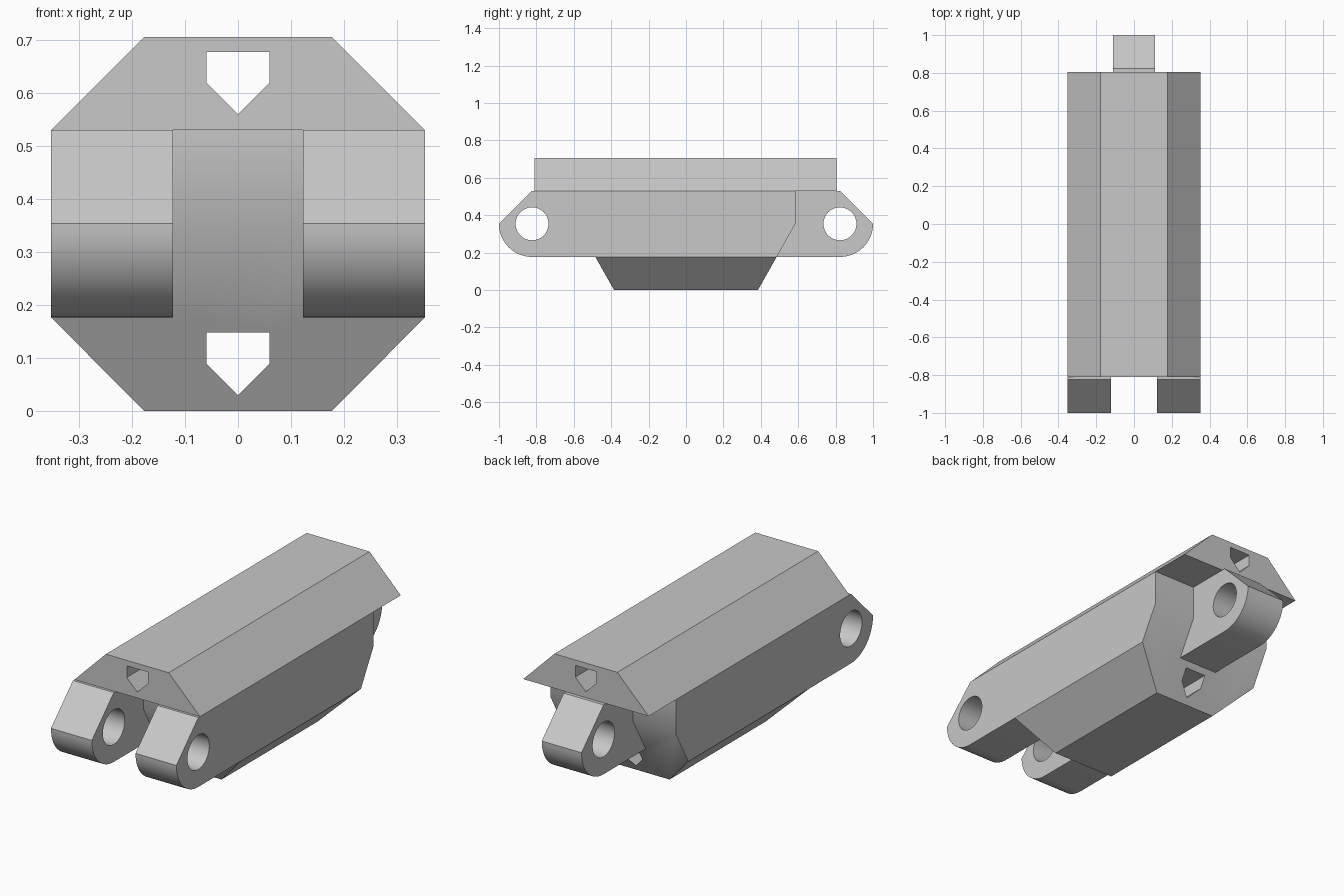
import bpy
import math
from mathutils import Vector

cube = bpy.data.objects.get("Cube")
if cube:
    bpy.data.objects.remove(cube, do_unlink=True)

# Overall dimensions of the octagonal link
HALF, CHAMFER = 0.353, 0.177
LOW, MID, HIGH, TOP = 0.177, 0.354, 0.53, 0.706
PIN_Y, PIN_R = 0.823, 0.088

grey = bpy.data.materials.new("light grey")
grey.use_nodes = True
colour = (0.58, 0.58, 0.58, 1)
grey.diffuse_color = colour
grey.node_tree.nodes["Principled BSDF"].inputs["Base Color"].default_value = colour


def prism(name, profile, axis, start, end):
    """Extrude a closed outline along x (outline in y, z) or y (outline in x, z)."""
    def place(p, d):
        return Vector((d, p[0], p[1])) if axis == "x" else Vector((p[0], d, p[1]))
    n = len(profile)
    verts = [place(p, d) for d in (start, end) for p in profile]
    faces = [list(range(n)), list(range(2 * n - 1, n - 1, -1))]
    faces += [[i, i + n, (i + 1) % n + n, (i + 1) % n] for i in range(n)]
    mesh = bpy.data.meshes.new(name)
    mesh.from_pydata(verts, [], faces)
    mesh.materials.append(grey)
    obj = bpy.data.objects.new(name, mesh)
    bpy.context.collection.objects.link(obj)
    # Make the normals point outward
    bpy.context.view_layer.objects.active = obj
    bpy.ops.object.mode_set(mode="EDIT")
    bpy.ops.mesh.select_all(action="SELECT")
    bpy.ops.mesh.normals_make_consistent(inside=False)
    bpy.ops.object.mode_set(mode="OBJECT")
    return obj


def combine(target, tool, operation):
    """Apply a boolean and discard the tool."""
    mod = target.modifiers.new("combine", "BOOLEAN")
    mod.operation, mod.object, mod.solver = operation, tool, "EXACT"
    bpy.context.view_layer.objects.active = target
    bpy.ops.object.modifier_apply(modifier=mod.name)
    bpy.data.objects.remove(tool, do_unlink=True)


def lug_profile(side):
    """Hinge lug outline: sloped top, rounded underside, root inside the body."""
    r = MID - LOW
    arc = [(PIN_Y + r * math.cos(a), MID - r * math.sin(a))
           for a in (math.pi / 2 * i / 16 for i in range(17))]
    root = [(0.45, LOW), (0.45, HIGH), (PIN_Y, HIGH)]
    return [(side * y, z) for y, z in root + arc]


def circle(y, z, r, n=48):
    return [(y + r * math.cos(math.tau * i / n), z + r * math.sin(math.tau * i / n))
            for i in range(n)]


# Body: tapered ends, trimmed by the lower part of the octagon
ends = [(0.328, -0.1), (0.585, MID), (0.585, HIGH)]
side_view = ends + [(-y, z) for y, z in reversed(ends)]
body = prism("link_body", side_view, "x", -0.5, 0.5)
half_section = [(CHAMFER, 0), (HALF, LOW), (HALF, 0.8)]
section = half_section + [(-x, z) for x, z in reversed(half_section)]
combine(body, prism("section_trim", section, "y", -1.2, 1.2), "INTERSECT")

# Two front lugs and one central back lug
for x0, x1, side in ((-HALF, -0.123, -1), (0.123, HALF, -1), (-0.112, 0.112, 1)):
    combine(body, prism("hinge_lug", lug_profile(side), "x", x0, x1), "UNION")

# Chamfered roof overhanging both ends
roof_section = [(-HALF, HIGH), (HALF, HIGH), (CHAMFER, TOP), (-CHAMFER, TOP)]
combine(body, prism("roof", roof_section, "y", -0.81, 0.805), "UNION")

# Hinge pin holes
for side in (-1, 1):
    hole = prism("pin_hole", circle(side * PIN_Y, MID, PIN_R), "x", -0.6, 0.6)
    combine(body, hole, "DIFFERENCE")

# Pointed cord channels running the full length
w = 0.059
for tip in (0.03, 0.56):
    outline = [(0, tip), (w, tip + w), (w, tip + 2 * w), (-w, tip + 2 * w), (-w, tip + w)]
    combine(body, prism("cord_channel", outline, "y", -1.2, 1.2), "DIFFERENCE")

# Smooth the round parts while keeping hard edges
bpy.ops.object.select_all(action="DESELECT")
body.select_set(True)
bpy.context.view_layer.objects.active = body
bpy.ops.object.shade_smooth_by_angle(angle=math.radians(30))
